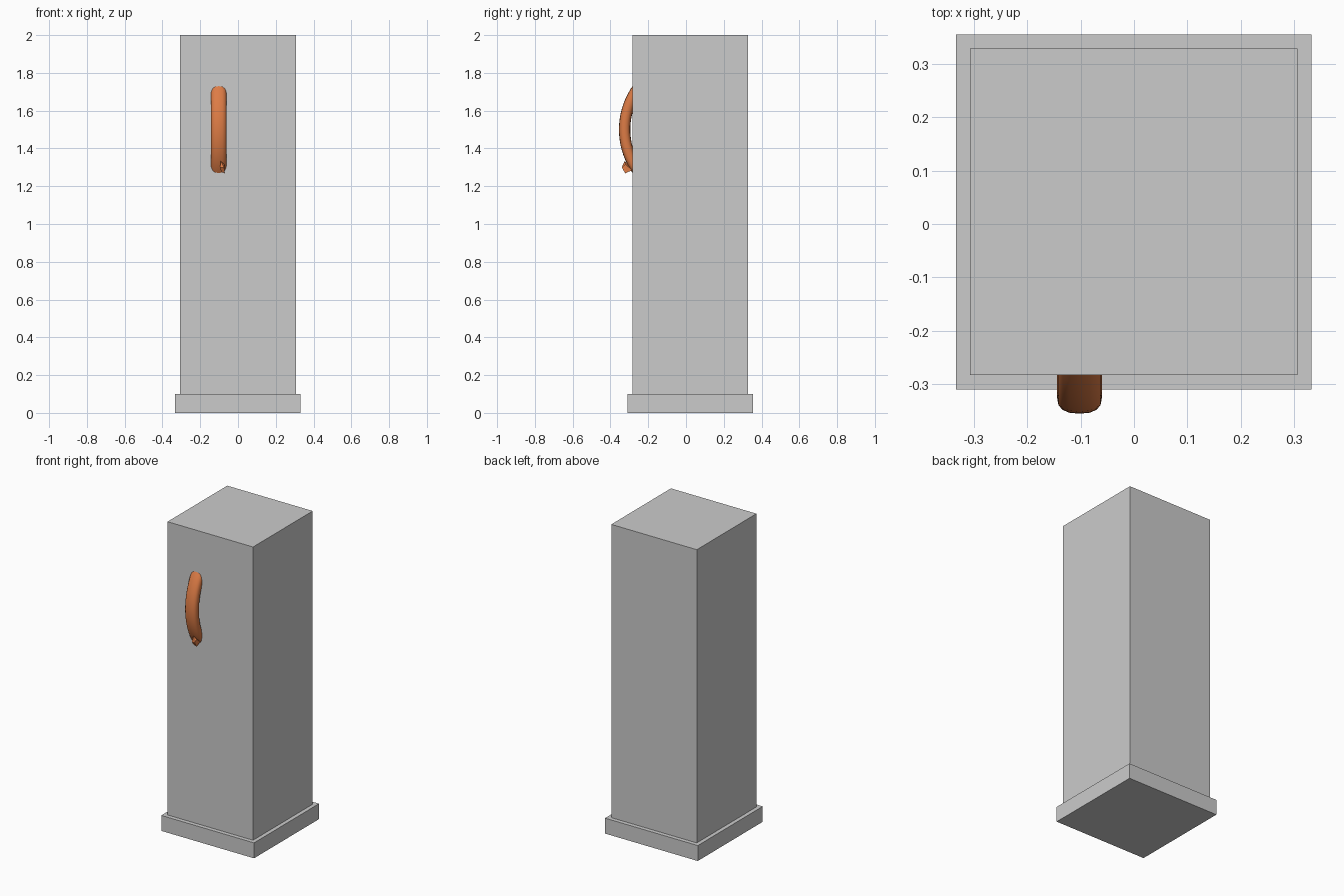
import bpy, bmesh
from math import sin, cos, pi, radians, copysign

if "Cube" in bpy.data.objects:
    bpy.data.objects.remove(bpy.data.objects["Cube"])


def box(name, x0, x1, y0, y1, z0, z1):
    bpy.ops.mesh.primitive_cube_add(size=1, location=((x0 + x1) / 2, (y0 + y1) / 2, (z0 + z1) / 2))
    ob = bpy.context.object
    ob.name = name
    ob.scale = (x1 - x0, y1 - y0, z1 - z0)
    return ob


def finish(bm, name, mat):
    bmesh.ops.recalc_face_normals(bm, faces=bm.faces)
    me = bpy.data.meshes.new(name)
    bm.to_mesh(me)
    bm.free()
    me.materials.append(mat)
    ob = bpy.data.objects.new(name, me)
    bpy.context.collection.objects.link(ob)
    return ob


def rounded(v, p=0.8):
    return copysign(abs(v) ** p, v)


orange = bpy.data.materials.new("orange")
orange.diffuse_color = (0.72, 0.2, 0.06, 1)
orange.use_nodes = True
orange.node_tree.nodes["Principled BSDF"].inputs["Base Color"].default_value = orange.diffuse_color

# pillar body and plinth
box("pillar", -0.307, 0.306, -0.283, 0.328, 0.1, 2.0)
box("plinth", -0.333, 0.332, -0.31, 0.355, 0.0, 0.1)

# bowed handle: rounded cross-section swept along an arc, ends sunk in the pillar
bm = bmesh.new()
SIDES, STEPS = 16, 18
rings = []
for i in range(STEPS + 1):
    a = radians(-36 + 72 * i / STEPS)
    ring = []
    for j in range(SIDES):
        t = 2 * pi * j / SIDES
        r = 0.375 + 0.03 * rounded(cos(t))
        ring.append(bm.verts.new((-0.102 + 0.042 * rounded(sin(t)), 0.05 - r * cos(a), 1.5 + r * sin(a))))
    rings.append(ring)
for ra, rb in zip(rings, rings[1:]):
    for j in range(SIDES):
        k = (j + 1) % SIDES
        bm.faces.new((ra[j], ra[k], rb[k], rb[j]))
bm.faces.new(rings[0])
bm.faces.new(rings[-1])
handle = finish(bm, "handle", orange)
bpy.ops.object.select_all(action='DESELECT')
handle.select_set(True)
bpy.context.view_layer.objects.active = handle
bpy.ops.object.shade_smooth_by_angle(angle=radians(40))

# small faceted spur at the lower end of the handle
bm = bmesh.new()
for p in [(-0.092, -0.325, 1.333), (-0.072, -0.32, 1.315), (-0.095, -0.338, 1.298), (-0.074, -0.34, 1.3),
          (-0.088, -0.325, 1.276), (-0.07, -0.322, 1.268), (-0.09, -0.29, 1.3), (-0.072, -0.285, 1.285)]:
    bm.verts.new(p)
bmesh.ops.convex_hull(bm, input=bm.verts)
finish(bm, "handle_spur", orange)
